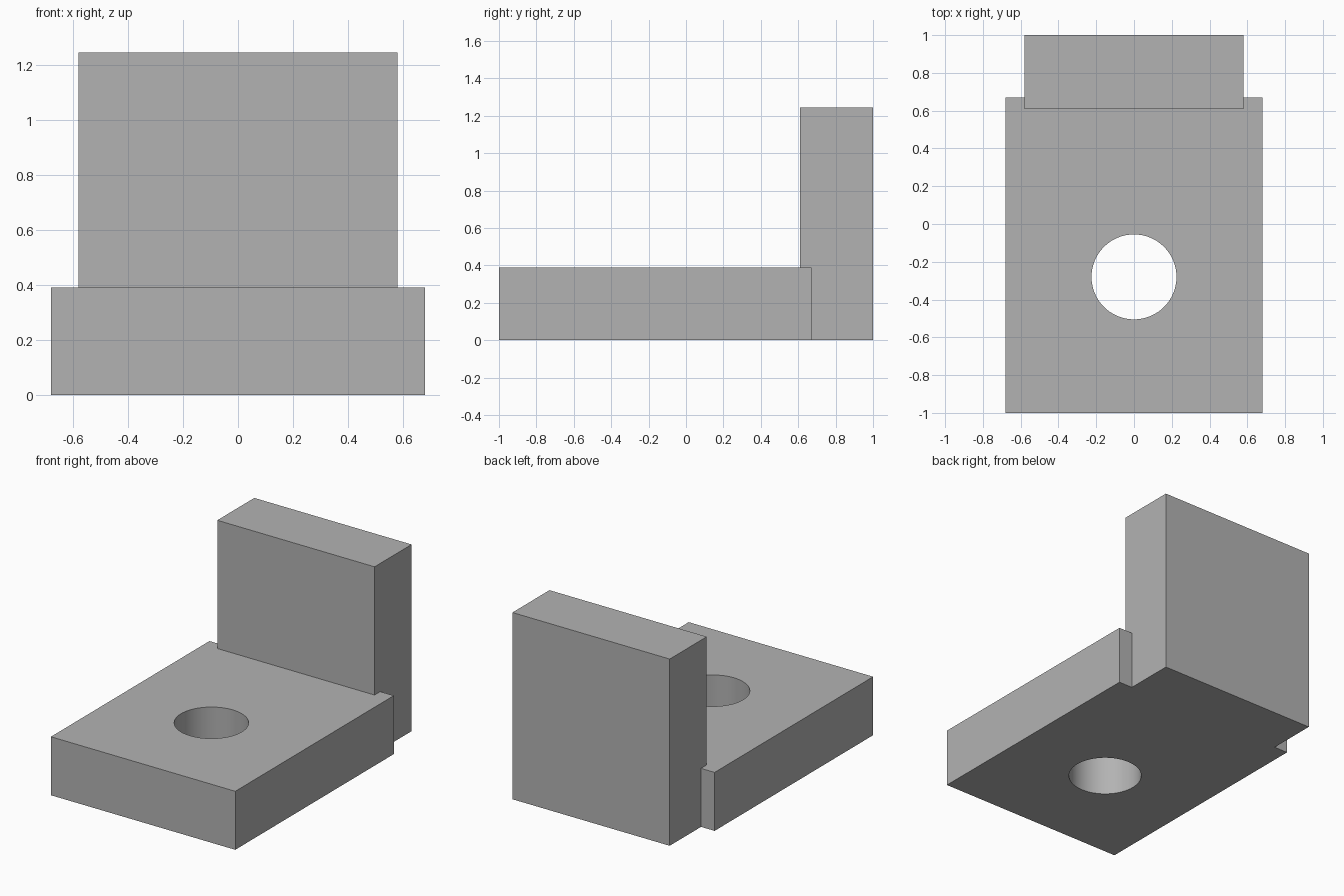
import bpy
import math

if "Cube" in bpy.data.objects:
    bpy.data.objects.remove(bpy.data.objects["Cube"])

grey = bpy.data.materials.new("plain grey")
grey.diffuse_color = (0.45, 0.45, 0.45, 1)
grey.use_nodes = True
grey.node_tree.nodes["Principled BSDF"].inputs["Base Color"].default_value = grey.diffuse_color


def box(name, x, y, z):
    """Axis-aligned box from (min, max) pairs."""
    bpy.ops.mesh.primitive_cube_add(size=1, location=[sum(r) / 2 for r in (x, y, z)])
    ob = bpy.context.object
    ob.name = name
    ob.scale = [r[1] - r[0] for r in (x, y, z)]
    bpy.ops.object.transform_apply(location=False, rotation=False)
    ob.data.materials.append(grey)
    return ob


def boolean(target, other, operation):
    """Apply a boolean and discard the helper object."""
    mod = target.modifiers.new(operation.lower(), 'BOOLEAN')
    mod.object, mod.operation, mod.solver = other, operation, 'EXACT'
    bpy.context.view_layer.objects.active = target
    bpy.ops.object.modifier_apply(modifier=mod.name)
    bpy.data.objects.remove(other)


# Flat base and upright back plate, fused into one bracket
bracket = box("bracket", (-0.68, 0.68), (-1.0, 0.67), (0, 0.39))
upright = box("upright_plate", (-0.58, 0.58), (0.61, 1.0), (0, 1.245))
boolean(bracket, upright, 'UNION')

# Round hole through the base
bpy.ops.mesh.primitive_cylinder_add(vertices=64, radius=0.225, depth=1,
                                    location=(0, -0.28, 0.2))
hole = bpy.context.object
hole.name = "hole_cutter"
hole.hide_render = True
hole.data.materials.append(grey)
boolean(bracket, hole, 'DIFFERENCE')

# Smooth hole wall, crisp edges elsewhere
bpy.ops.object.select_all(action='DESELECT')
bracket.select_set(True)
bpy.context.view_layer.objects.active = bracket
bpy.ops.object.shade_smooth_by_angle(angle=math.radians(30))
